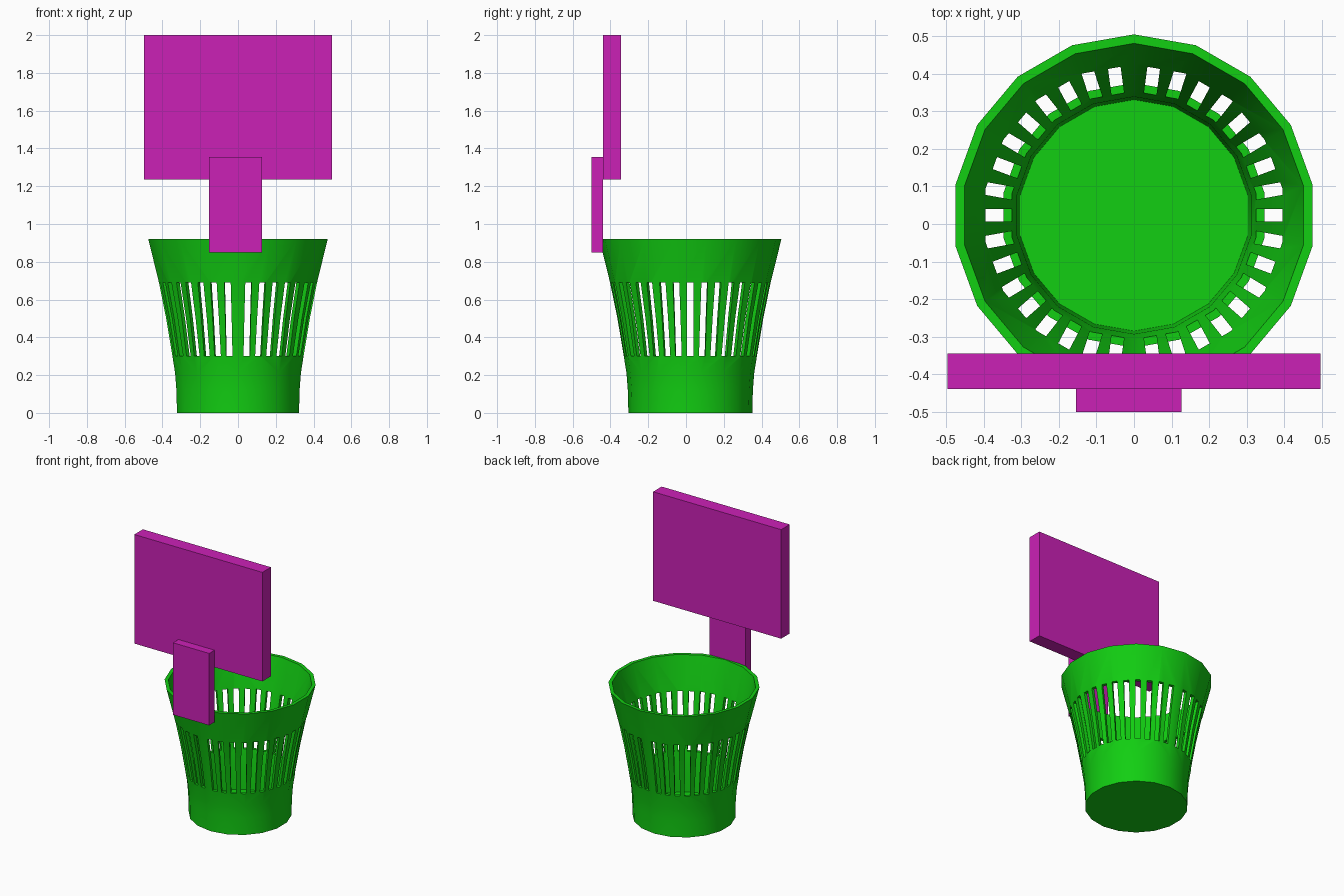
import bpy
import bmesh
from math import radians
from mathutils import Matrix, Vector

if "Cube" in bpy.data.objects:
    bpy.data.objects.remove(bpy.data.objects["Cube"])

SIDES = 18
CENTRE = Vector((0, 0.023, 0))


def material(name, colour):
    mat = bpy.data.materials.new(name)
    mat.use_nodes = True
    mat.diffuse_color = colour
    mat.node_tree.nodes["Principled BSDF"].inputs["Base Color"].default_value = colour
    return mat


def add_object(name, bm, mat):
    bmesh.ops.recalc_face_normals(bm, faces=bm.faces[:])
    mesh = bpy.data.meshes.new(name)
    bm.to_mesh(mesh)
    bm.free()
    obj = bpy.data.objects.new(name, mesh)
    bpy.context.collection.objects.link(obj)
    if mat:
        mesh.materials.append(mat)
    return obj


def add_box(bm, low, high, turn=Matrix()):
    low, high = Vector(low), Vector(high)
    place = Matrix.Translation((low + high) / 2) @ Matrix.Diagonal((*(high - low), 1))
    bmesh.ops.create_cube(bm, size=1, matrix=turn @ place)


green = material("basket green", (0.006, 0.62, 0.006, 1))
magenta = material("board magenta", (0.60, 0.015, 0.47, 1))

# Basket wall and floor: outer profile up, inner profile back down
profile = [(0.328, 0), (0.331, 0.12), (0.338, 0.21), (0.354, 0.31), (0.386, 0.5),
           (0.425, 0.69), (0.482, 0.92), (0.458, 0.92), (0.402, 0.69),
           (0.364, 0.5), (0.332, 0.31), (0.316, 0.21), (0.308, 0.025)]
bm = bmesh.new()
rings = []
for radius, z in profile:
    ring = []
    for i in range(SIDES):
        spin = Matrix.Rotation(radians(90 + i * 360 / SIDES), 3, "Z")
        ring.append(bm.verts.new(spin @ Vector((radius, 0, z)) + CENTRE))
    rings.append(ring)
for a, b in zip(rings, rings[1:]):
    for i in range(SIDES):
        j = (i + 1) % SIDES
        bm.faces.new((a[i], a[j], b[j], b[i]))
bm.faces.new(rings[0])
bm.faces.new(rings[-1])
basket = add_object("basket", bm, green)

# Slots fan out on both sides, leaving a wider rib at front and back
bm = bmesh.new()
for side in (0, 180):
    for k in range(-8, 9):
        turn = Matrix.Translation(CENTRE) @ Matrix.Rotation(radians(side + k * 10.3), 4, "Z")
        add_box(bm, (0.3, -0.017, 0.3), (0.5, 0.017, 0.69), turn)
cutter = add_object("slot_cutter", bm, None)
cutter.hide_render = True

cut = basket.modifiers.new("slots", "BOOLEAN")
cut.operation = "DIFFERENCE"
cut.solver = "EXACT"
cut.object = cutter
bpy.ops.object.select_all(action="DESELECT")
bpy.context.view_layer.objects.active = basket
basket.select_set(True)
bpy.ops.object.modifier_apply(modifier=cut.name)
bpy.data.objects.remove(cutter)
bpy.ops.object.shade_smooth_by_angle(angle=radians(30))

# Backboard and the bracket that holds it to the rim
bm = bmesh.new()
add_box(bm, (-0.497, -0.44, 1.235), (0.497, -0.345, 2))
add_object("backboard", bm, magenta)
bm = bmesh.new()
add_box(bm, (-0.154, -0.5, 0.85), (0.126, -0.44, 1.355))
add_object("bracket", bm, magenta)
